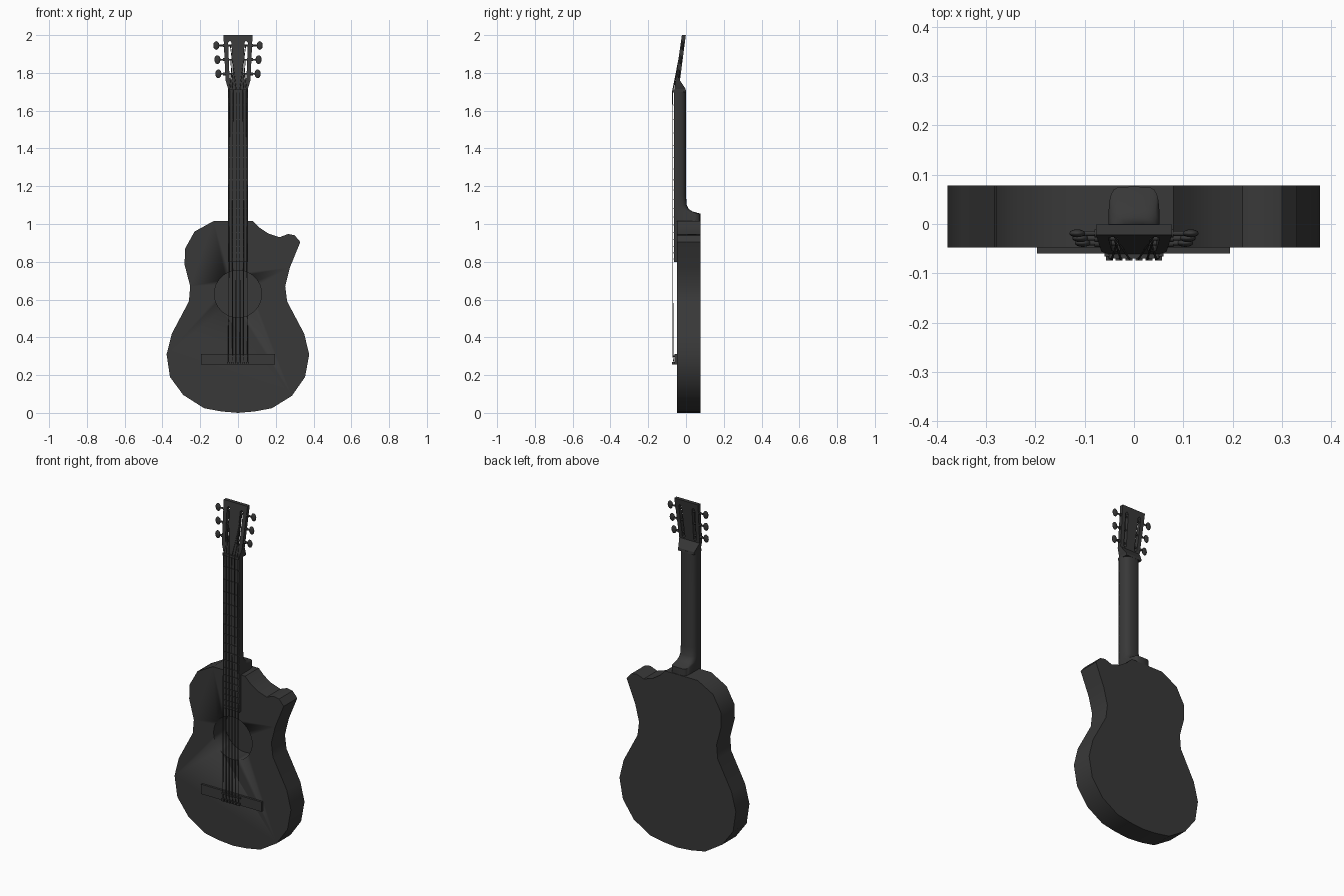
import bpy, bmesh, math
from mathutils import Vector

if "Cube" in bpy.data.objects:
    bpy.data.objects.remove(bpy.data.objects["Cube"])

DARK = bpy.data.materials.new("dark_finish")
DARK.diffuse_color = (0.04, 0.04, 0.04, 1)
DARK.use_nodes = True
DARK.node_tree.nodes["Principled BSDF"].inputs["Base Color"].default_value = DARK.diffuse_color


def loft(name, sections, angle=35):
    """Closed skin through matching rings of points, capped at both ends."""
    bm = bmesh.new()
    rings = [[bm.verts.new(p) for p in s] for s in sections]
    n = len(rings[0])
    for a, b in zip(rings, rings[1:]):
        for i in range(n):
            j = (i + 1) % n
            bm.faces.new((a[i], a[j], b[j], b[i]))
    bm.faces.new(rings[0])
    bm.faces.new(rings[-1])
    bmesh.ops.recalc_face_normals(bm, faces=bm.faces)
    me = bpy.data.meshes.new(name)
    bm.to_mesh(me)
    bm.free()
    ob = bpy.data.objects.new(name, me)
    bpy.context.collection.objects.link(ob)
    me.materials.append(DARK)
    activate(ob)
    bpy.ops.object.shade_smooth_by_angle(angle=math.radians(angle))
    return ob


def activate(ob):
    bpy.ops.object.select_all(action='DESELECT')
    ob.select_set(True)
    bpy.context.view_layer.objects.active = ob


def prism(name, outline, y0, y1, angle=35):
    return loft(name, [[(x, y, z) for x, z in outline] for y in (y0, y1)], angle)


def box(name, x0, x1, y0, y1, z0, z1):
    return prism(name, [(x0, z0), (x1, z0), (x1, z1), (x0, z1)], y0, y1)


def cut(ob, cutter):
    activate(ob)
    m = ob.modifiers.new("cut", 'BOOLEAN')
    m.operation, m.solver, m.object = 'DIFFERENCE', 'EXACT', cutter
    bpy.ops.object.modifier_apply(modifier=m.name)
    bpy.data.objects.remove(cutter)


def rod(name, x0, x1, y, z, r):
    ring = [(r * math.cos(i * math.tau / 10), r * math.sin(i * math.tau / 10)) for i in range(10)]
    return loft(name, [[(x, y + a, z + b) for a, b in ring] for x in (x0, x1)], 50)


# Body with a cutaway on the right shoulder
outline = [(0, 0), (0.09, 0.008), (0.18, 0.025), (0.285, 0.09), (0.355, 0.19), (0.377, 0.31),
           (0.35, 0.42), (0.26, 0.59), (0.25, 0.67), (0.275, 0.77), (0.33, 0.905),
           (0.30, 0.94), (0.265, 0.947), (0.22, 0.93), (0.16, 0.95), (0.115, 0.98),
           (0.08, 1.015), (-0.13, 1.015), (-0.23, 0.96), (-0.28, 0.87), (-0.283, 0.785),
           (-0.253, 0.67), (-0.26, 0.59), (-0.35, 0.42), (-0.378, 0.31), (-0.36, 0.19),
           (-0.29, 0.095), (-0.18, 0.025), (-0.09, 0.008)]
body = prism("body", outline, -0.048, 0.078)

# Sound hole
hole = [(0.125 * math.cos(i * math.tau / 32), 0.63 + 0.125 * math.sin(i * math.tau / 32))
        for i in range(32)]
cut(body, prism("hole_cutter", hole, -0.1, 0.065))

# Neck with rounded back, flaring into the heel
secs = []
for z, d, p in [(0.95, 0.126, 0.35), (1.055, 0.126, 0.35), (1.066, 0.085, 0.5),
                (1.08, 0.064, 0.6), (1.10, 0.054, 0.7), (1.15, 0.05, 0.7), (1.71, 0.05, 0.7)]:
    ring = []
    for i in range(13):
        t = math.pi * i / 12
        c, s = math.cos(t), max(0, math.sin(t))
        ring.append((math.copysign(abs(c) ** p, c) * 0.052, -0.05 + d * s ** p, z))
    secs.append(ring)
loft("neck", secs, 40)

# Fingerboard, frets and nut
box("fingerboard", -0.052, 0.052, -0.063, -0.047, 0.80, 1.70)
for k in range(1, 18):
    z = 0.28 + 1.43 * 2 ** (-k / 12)
    box("fret", -0.051, 0.051, -0.0665, -0.06, z - 0.003, z + 0.003)
box("nut", -0.051, 0.051, -0.07, -0.045, 1.697, 1.712)

# Slotted headstock, leaning back
head = loft("headstock", [[(-w, f, z), (w, f, z), (w, b, z), (-w, b, z)] for z, w, f, b in
                          [(1.70, 0.052, -0.062, 0.0), (1.715, 0.052, -0.061, -0.002),
                           (1.76, 0.066, -0.056, -0.032), (2.0, 0.077, -0.022, -0.001)]], 15)
for s in (-1, 1):
    slot = [(s * 0.028, 1.775), (s * 0.036, 1.765), (s * 0.045, 1.775),
            (s * 0.052, 1.96), (s * 0.043, 1.97), (s * 0.034, 1.96)]
    cut(head, prism("slot_cutter", slot, -0.2, 0.2))

# Tuning pegs: shaft and flattened button
pegs = [(1.795, 0.104), (1.87, 0.109), (1.945, 0.115)]


def peg_y(z):
    return -0.043 + (z - 1.76) * 0.13


for s in (-1, 1):
    for z, x in pegs:
        y = peg_y(z)
        rod("peg_shaft", s * 0.022, s * x, y, z, 0.005)
        rod("peg_collar", s * 0.06, s * 0.08, y, z, 0.008)
        bpy.ops.mesh.primitive_uv_sphere_add(segments=16, ring_count=10, radius=1, location=(s * x, y, z))
        button = bpy.context.object
        button.name = "peg_button"
        button.scale = (0.016, 0.008, 0.023)
        button.data.materials.append(DARK)
        bpy.ops.object.shade_smooth()

# Bridge and saddle
box("bridge", -0.197, 0.195, -0.06, -0.047, 0.255, 0.312)
box("saddle", -0.06, 0.06, -0.066, -0.058, 0.295, 0.303)

# Strings, from ties on the bridge over the nut to the pegs
cu = bpy.data.curves.new("strings", 'CURVE')
cu.dimensions = '3D'
cu.bevel_depth = 0.0022
cu.bevel_resolution = 1
cu.use_fill_caps = True
cu.materials.append(DARK)
for i in range(6):
    x = -0.05 + 0.02 * i
    s = -1 if i < 3 else 1
    z = pegs[i if i < 3 else 5 - i][0]
    pts = [(x, -0.064, 0.262), (x, -0.069, 0.30), (x * 0.9, -0.071, 1.705),
           (s * (0.036 + (z - 1.795) * 0.03), peg_y(z) - 0.005, z)]
    sp = cu.splines.new('POLY')
    sp.points.add(len(pts) - 1)
    for p, co in zip(sp.points, pts):
        p.co = (*co, 1)
    box("string_tie", x - 0.007, x + 0.007, -0.074, -0.058, 0.257, 0.27)
strings = bpy.data.objects.new("strings", cu)
bpy.context.collection.objects.link(strings)
